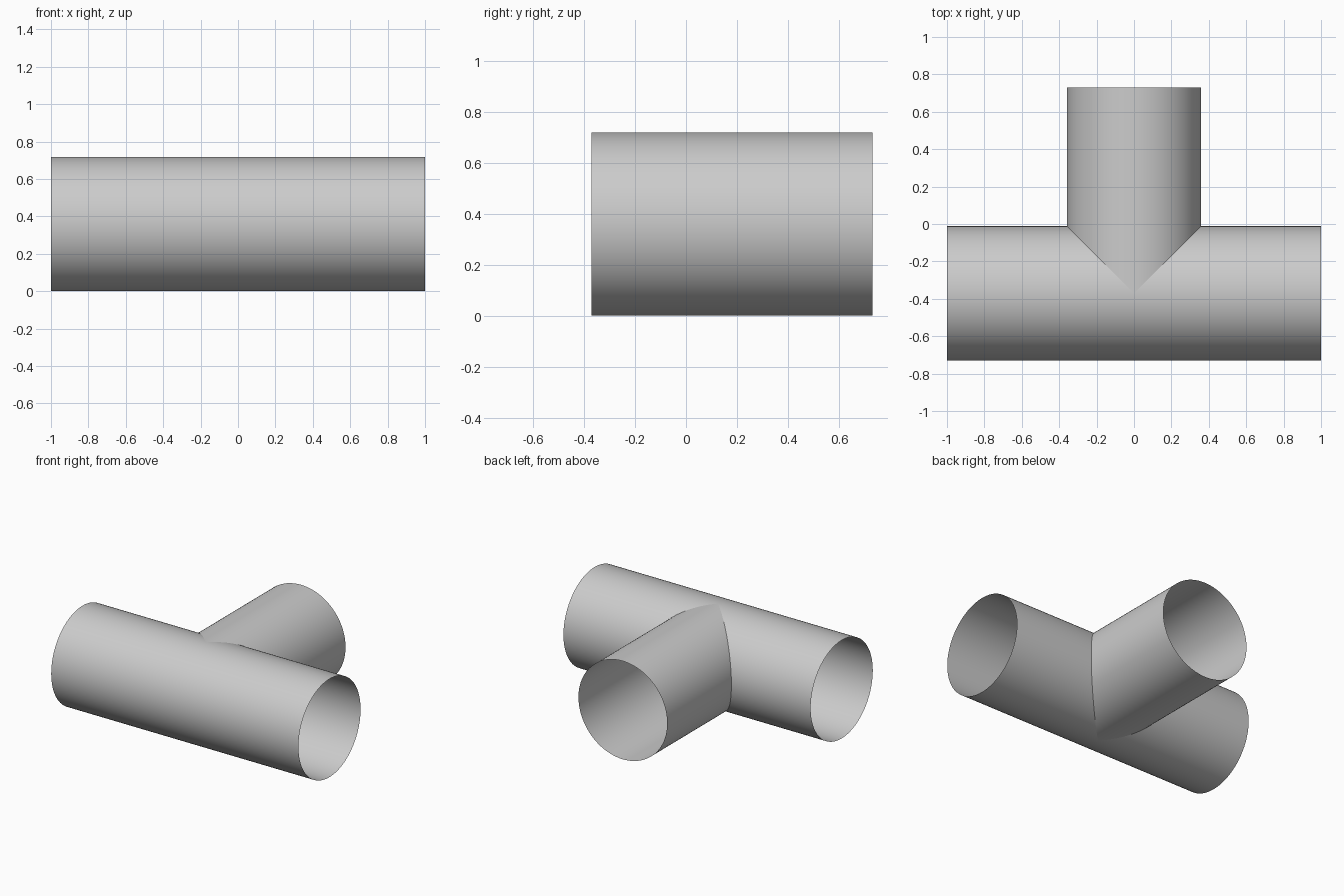
import bpy
from math import pi

if "Cube" in bpy.data.objects:
    bpy.data.objects.remove(bpy.data.objects["Cube"])

R = 0.359          # shared pipe radius
AXIS_Y = -0.371    # main pipe axis position
END_Y = 0.73       # open end of the branch


def open_pipe(name, length, location, rotation):
    """Thin open-ended tube lying horizontally."""
    bpy.ops.mesh.primitive_cylinder_add(
        vertices=96, radius=R, depth=length, end_fill_type='NOTHING',
        location=location, rotation=rotation)
    pipe = bpy.context.object
    pipe.name = name
    bpy.ops.object.transform_apply(location=False, rotation=True, scale=False)
    bpy.ops.object.shade_smooth_by_angle()
    return pipe


# Long straight run along x
open_pipe("main_pipe", 2.0, (0, AXIS_Y, R), (0, pi / 2, 0))

# Side branch, running from the main axis out to the back
open_pipe("branch_pipe", END_Y - AXIS_Y,
          (0, (END_Y + AXIS_Y) / 2, R), (pi / 2, 0, 0))
